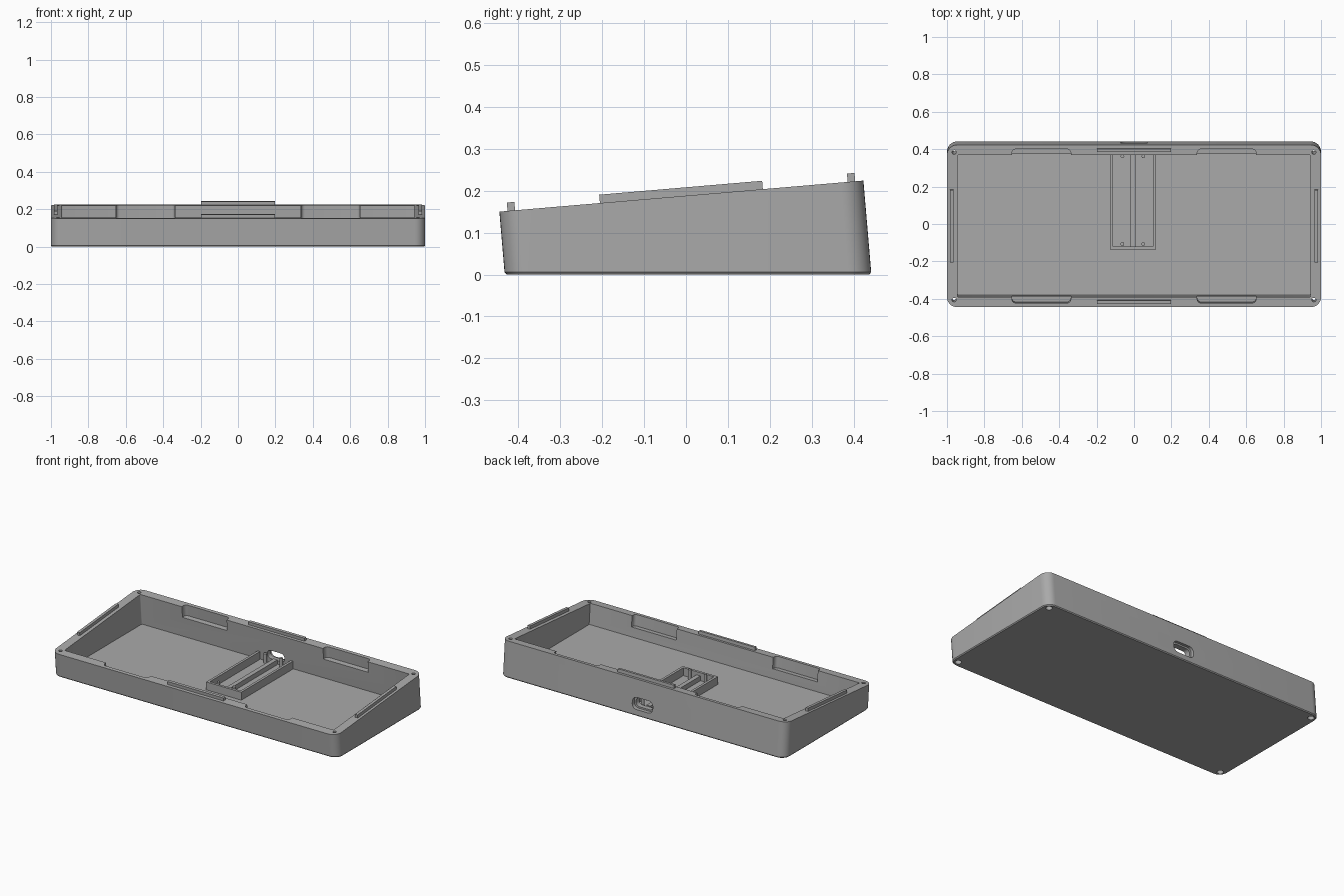
import bpy, bmesh, math
from mathutils import Vector

cube = bpy.data.objects.get("Cube")
if cube:
    bpy.data.objects.remove(cube, do_unlink=True)

# One plain grey for the whole case
grey = bpy.data.materials.new("case_grey")
grey.use_nodes = True
COLOUR = (0.4, 0.4, 0.4, 1)
grey.diffuse_color = COLOUR
grey.node_tree.nodes["Principled BSDF"].inputs["Base Color"].default_value = COLOUR

# Sloping rim plane: origin, up-slope direction and normal
TILT = math.atan2(0.074, 0.868)
ORIGIN = Vector((0, -0.011, 0.187))
SLOPE = Vector((0, math.cos(TILT), math.sin(TILT)))
NORMAL = Vector((0, -math.sin(TILT), math.cos(TILT)))
FLOOR = 0.025


def rounded(cx, cy, hx, hy, r, steps=8):
    """Counter-clockwise rounded rectangle outline."""
    pts = []
    for k, (sx, sy) in enumerate(((1, 1), (-1, 1), (-1, -1), (1, -1))):
        for i in range(steps + 1):
            a = math.pi / 2 * (k + i / steps)
            pts.append((cx + sx * (hx - r) + r * math.cos(a),
                        cy + sy * (hy - r) + r * math.sin(a)))
    return pts


def rect(cx, cy, hx, hy):
    return [(cx + hx, cy + hy), (cx - hx, cy + hy), (cx - hx, cy - hy), (cx + hx, cy - hy)]


def circle(cx, cy, r, n=20):
    return [(cx + r * math.cos(2 * math.pi * i / n), cy + r * math.sin(2 * math.pi * i / n))
            for i in range(n)]


def loft(name, rings):
    """Closed solid through a list of rings, lowest first."""
    bm = bmesh.new()
    loops = [[bm.verts.new(p) for p in ring] for ring in rings]
    n = len(loops[0])
    for a, b in zip(loops, loops[1:]):
        for i in range(n):
            j = (i + 1) % n
            bm.faces.new((a[i], a[j], b[j], b[i]))
    bm.faces.new(loops[0][::-1])
    bm.faces.new(loops[-1])
    bmesh.ops.recalc_face_normals(bm, faces=bm.faces)
    mesh = bpy.data.meshes.new(name)
    bm.to_mesh(mesh)
    bm.free()
    mesh.materials.append(grey)
    obj = bpy.data.objects.new(name, mesh)
    bpy.context.collection.objects.link(obj)
    return obj


def on_rim(outline, height):
    """Ring at a height above the sloping rim."""
    return [ORIGIN + Vector((u, 0, 0)) + SLOPE * v + NORMAL * height for u, v in outline]


def at_level(outline, z):
    """Ring projected along the tilted walls to a level height."""
    return [p + NORMAL * ((z - p.z) / NORMAL.z) for p in on_rim(outline, 0)]


def upright(name, outline, low, high):
    return loft(name, [[(x, y, z) for x, y in outline] for z in (low, high)])


def activate(obj):
    bpy.ops.object.select_all(action='DESELECT')
    obj.select_set(True)
    bpy.context.view_layer.objects.active = obj


def cut(target, cutter):
    mod = target.modifiers.new("cut", 'BOOLEAN')
    mod.operation = 'DIFFERENCE'
    mod.solver = 'EXACT'
    mod.object = cutter
    activate(target)
    bpy.ops.object.modifier_apply(modifier=mod.name)
    bpy.data.objects.remove(cutter, do_unlink=True)


# Outer shell with a small chamfer round the base
outer = rounded(0, 0, 1, 0.4356, 0.055)
base = rounded(0, 0, 0.995, 0.4306, 0.05)
case = loft("case", [at_level(base, 0), at_level(outer, 0.006), on_rim(outer, 0)])

# Main cavity with a level floor
inner = rounded(0, 0, 0.944, 0.381, 0.006, 3)
cut(case, loft("cavity_cutter", [at_level(inner, FLOOR), on_rim(inner, 0.05)]))

# Finger notches inside the front and back walls
for sx in (-1, 1):
    for sy in (-1, 1):
        notch = rounded(sx * 0.495, sy * 0.38, 0.157, 0.033, 0.02, 5)
        cut(case, loft("notch_cutter", [on_rim(notch, -0.07), on_rim(notch, 0.05)]))

# Corner screw holes, counterbored from below
for sx in (-1, 1):
    for sy in (-1, 1):
        hole = circle(sx * 0.962, sy * 0.396, 0.011)
        bore = circle(sx * 0.962, sy * 0.396, 0.019)
        cut(case, loft("hole_cutter", [at_level(hole, -0.05), on_rim(hole, 0.05)]))
        cut(case, loft("bore_cutter", [at_level(bore, -0.05), at_level(bore, 0.03)]))


# Cable port through the back wall, with a shallow outer recess
def port(name, hx, hz, r, y0, y1):
    outline = rounded(0, 0.076, hx, hz, r, 6)
    cut(case, loft(name, [[(x, y, z) for x, z in outline] for y in (y0, y1)]))


port("port_cutter", 0.06, 0.027, 0.024, 0.3, 0.5)
port("port_recess_cutter", 0.072, 0.037, 0.03, 0.415, 0.5)

activate(case)
bpy.ops.object.shade_smooth_by_angle(angle=math.radians(30))

# Raised locating tongues along the rim
for side, s in (("right", -1), ("left", 1)):
    tongue = rect(s * 0.975, 0, 0.009, 0.195)
    loft(side + "_tongue", [on_rim(tongue, -0.005), on_rim(tongue, 0.02)])
for side, s in (("front", -1), ("back", 1)):
    tongue = rect(0, s * 0.407, 0.197, 0.009)
    loft(side + "_tongue", [on_rim(tongue, -0.005), on_rim(tongue, 0.02)])

# Circuit board cradle on the floor
LOW = FLOOR - 0.005
upright("cradle_right_wall", rect(-0.121, 0.124, 0.008, 0.259), LOW, 0.075)
upright("cradle_left_wall", rect(0.11, 0.124, 0.008, 0.259), LOW, 0.075)
upright("cradle_front_wall", rect(-0.0055, -0.127, 0.1075, 0.008), LOW, 0.075)
upright("cradle_centre_rib", rect(-0.004, 0.132, 0.014, 0.251), LOW, 0.055)
for side, x in (("right", -0.062), ("left", 0.05)):
    for end, y in (("front", -0.107), ("back", 0.362)):
        peg = upright(f"{end}_{side}_peg", circle(x, y, 0.01, 16), LOW, 0.085)
        activate(peg)
        bpy.ops.object.shade_smooth_by_angle(angle=math.radians(40))
